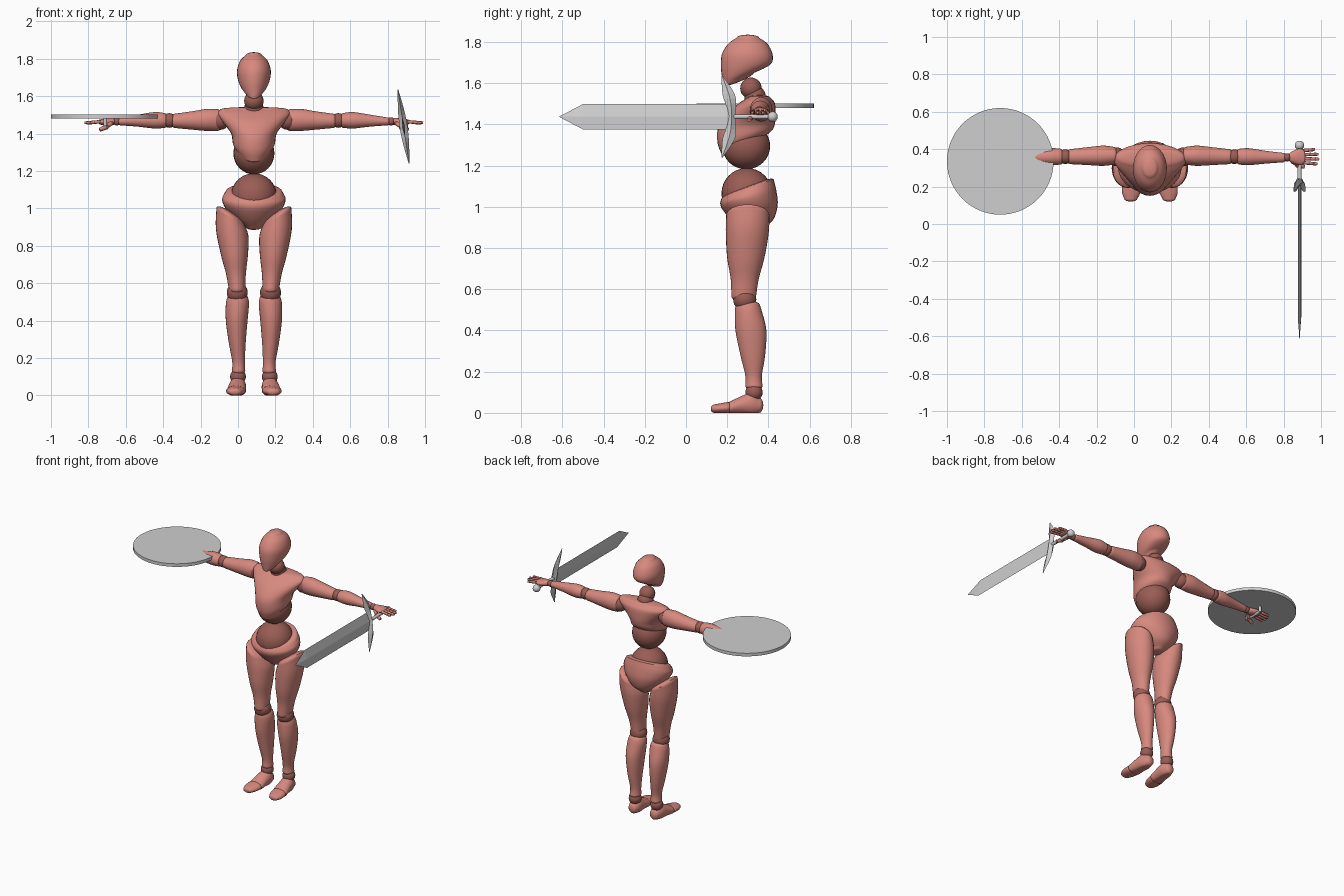
import bpy, bmesh, math
from mathutils import Matrix, Vector

default_cube = bpy.data.objects.get("Cube")
if default_cube:
    bpy.data.objects.remove(default_cube, do_unlink=True)

CENTRE = 0.085          # x position of the figure's midline


def material(name, red, green, blue):
    mat = bpy.data.materials.new(name)
    mat.use_nodes = True
    mat.diffuse_color = (red, green, blue, 1)
    mat.node_tree.nodes["Principled BSDF"].inputs["Base Color"].default_value = mat.diffuse_color
    return mat


SKIN = material("coral_shell", .68, .25, .21)
JOINT = material("dark_coral_joint", .32, .11, .09)
METAL = material("light_grey_metal", .62, .62, .62)


def finish(name, bm, mat, smooth=True):
    """Turn a bmesh into a shaded object."""
    bmesh.ops.recalc_face_normals(bm, faces=bm.faces)
    mesh = bpy.data.meshes.new(name)
    bm.to_mesh(mesh)
    bm.free()
    mesh.materials.append(mat)
    obj = bpy.data.objects.new(name, mesh)
    bpy.context.collection.objects.link(obj)
    if smooth:
        bpy.ops.object.select_all(action="DESELECT")
        obj.select_set(True)
        bpy.context.view_layer.objects.active = obj
        bpy.ops.object.shade_smooth_by_angle(angle=math.radians(50))
    return obj


def spline(rows, steps):
    """Smooth interpolation through section tuples."""
    result = []
    for i in range(len(rows) - 1):
        before, start = rows[max(i - 1, 0)], rows[i]
        end, after = rows[i + 1], rows[min(i + 2, len(rows) - 1)]
        for k in range(steps):
            t = k / steps
            result.append([b + t / 2 * (c - a + t * (2 * a - 5 * b + 4 * c - d + t * (3 * (b - c) + d - a)))
                           for a, b, c, d in zip(before, start, end, after)])
    return result + [list(rows[-1])]


def loft(name, sections, mat=SKIN, axis="z", side=1, origin=CENTRE,
         sides=28, steps=5, dome=0.02, smooth=True, floor=False):
    """Skin elliptical sections (position, centre a, centre b, radius a, radius b,
    tilt along b, tilt along a) and round off both ends."""
    rows = [tuple(s) + (0,) * (7 - len(s)) for s in sections]
    rings = spline(rows, steps)
    if dome:
        direction = math.copysign(1, rows[-1][0] - rows[0][0])
        caps = []
        for row, sign in ((rows[0], -direction), (rows[-1], direction)):
            cap = []
            for angle in (0.4, 0.8, 1.15, 1.45):
                shrink = math.cos(angle)
                cap.append([row[0] + sign * dome * math.sin(angle), row[1], row[2]]
                           + [value * shrink for value in row[3:]])
            caps.append(cap)
        rings = caps[0][::-1] + rings + caps[1]
    bm = bmesh.new()
    loops = []
    for t, a, b, ra, rb, tilt_b, tilt_a in rings:
        loop = []
        for i in range(sides):
            angle = math.tau * i / sides
            c, s = math.cos(angle), math.sin(angle)
            along, u, v = t + tilt_b * s + tilt_a * c, a + ra * c, b + rb * s
            x, y, z = {"x": (along, u, v), "y": (u, along, v), "z": (u, v, along)}[axis]
            loop.append(bm.verts.new((origin + side * x, y, max(z, 0) if floor else z)))
        loops.append(loop)
    for low, high in zip(loops, loops[1:]):
        for i in range(sides):
            j = (i + 1) % sides
            bm.faces.new((low[i], low[j], high[j], high[i]))
    bm.faces.new(loops[0])
    bm.faces.new(loops[-1])
    return finish(name, bm, mat, smooth)


def ball(name, x, y, z, radius, mat=JOINT, squash=(1, 1, 1)):
    bm = bmesh.new()
    bmesh.ops.create_uvsphere(bm, u_segments=28, v_segments=16, radius=radius)
    bm.transform(Matrix.Translation((x, y, z)) @ Matrix.Diagonal((*squash, 1)))
    return finish(name, bm, mat)


def rod(name, start, end, r1, r2, mat=SKIN):
    """Tapered cylinder between two points."""
    start, end = Vector(start), Vector(end)
    span = end - start
    bm = bmesh.new()
    bmesh.ops.create_cone(bm, cap_ends=True, segments=12, radius1=r1, radius2=r2, depth=span.length)
    bm.transform(Matrix.Translation((start + end) / 2) @ span.to_track_quat("Z", "Y").to_matrix().to_4x4())
    return finish(name, bm, mat)


# Head and neck
loft("head", [(1.62, 0, .255, .045, .075, .03), (1.65, 0, .28, .07, .105, .025), (1.69, 0, .293, .086, .124, .01),
              (1.74, 0, .297, .09, .123), (1.79, 0, .3, .073, .096), (1.82, 0, .3, .043, .055)], dome=.015)
ball("neck_ball", CENTRE, .315, 1.575, .052)
ball("neck_base", CENTRE, .335, 1.535, .052)

# Torso
loft("chest", [(1.29, 0, .27, .075, .095, .04), (1.34, 0, .285, .11, .132, .03), (1.4, 0, .295, .122, .138, .01),
               (1.46, 0, .32, .165, .115), (1.505, 0, .345, .195, .085), (1.53, 0, .355, .18, .055)], dome=.012)
ball("abdomen", CENTRE, .292, 1.295, .113, squash=(.97, 1.03, 1))
ball("waist", CENTRE, .295, 1.065, .123)
loft("pelvis", [(.9, 0, .32, .045, .06), (.94, 0, .32, .1, .105), (1, 0, .31, .152, .135, .01),
                (1.05, 0, .302, .17, .136, .03), (1.09, 0, .3, .15, .125, .045)], dome=.015)

for side, word in ((1, "left"), (-1, "right")):
    def at(offset):
        return CENTRE + side * offset

    # Legs
    loft(word + "_thigh", [(.565, .09, .28, .044, .06), (.65, .096, .285, .053, .068), (.75, .104, .29, .072, .09),
                           (.87, .116, .297, .087, .104, 0, .02), (.96, .125, .3, .075, .105, 0, .045)],
         side=side, dome=.025)
    ball(word + "_knee", at(.089), .285, .55, .056)
    loft(word + "_shin", [(.13, .082, .33, .036, .042), (.18, .082, .328, .034, .04), (.28, .089, .324, .045, .06),
                          (.4, .092, .315, .058, .075), (.49, .088, .303, .062, .066), (.525, .087, .3, .055, .058)],
         side=side)
    ball(word + "_ankle", at(.085), .33, .1, .042)
    loft(word + "_foot", [(.355, .084, .037, .033, .037), (.32, .086, .045, .044, .055),
                          (.27, .09, .038, .048, .044), (.22, .094, .026, .052, .032)],
         axis="y", side=side, floor=True)
    loft(word + "_toes", [(.205, .096, .025, .052, .028), (.165, .1, .022, .048, .024), (.135, .102, .02, .035, .02)],
         axis="y", side=side, floor=True, dome=.015)

    # Arms
    ball(word + "_shoulder", at(.18), .36, 1.47, .05)
    loft(word + "_upper_arm", [(.19, .365, 1.472, .047, .058), (.25, .365, 1.473, .054, .059),
                               (.33, .363, 1.47, .048, .049), (.425, .36, 1.468, .04, .038)], axis="x", side=side)
    ball(word + "_elbow", at(.452), .36, 1.47, .039)
    loft(word + "_forearm", [(.475, .36, 1.47, .042, .039), (.53, .36, 1.471, .045, .044),
                             (.62, .357, 1.469, .034, .032), (.715, .355, 1.465, .025, .021)],
         axis="x", side=side, dome=.012)
    ball(word + "_wrist", at(.733), .356, 1.465, .022)

    # Hands
    loft(word + "_palm", [(.752, .357, 1.464, .026, .019), (.79, .36, 1.462, .042, .019),
                          (.822, .36, 1.462, .041, .014)], axis="x", side=side, dome=.01)
    for i, reach in enumerate((.07, .08, .076, .058)):
        y = .327 + i * .022
        points = [(at(.825 + reach * f), y + (i - 1.5) * .004 * f, 1.463 - .006 * f) for f in (0, .4, .75, 1)]
        for k, (start, end) in enumerate(zip(points, points[1:])):
            ball(f"{word}_finger_{i}_knuckle_{k}", *start, .0095)
            rod(f"{word}_finger_{i}_bone_{k}", start, end, .0095, .0085 - k * .001)
    thumb = [(at(.765), .335, 1.455), (at(.79), .315, 1.435), (at(.825), .305, 1.42)]
    for k, (start, end) in enumerate(zip(thumb, thumb[1:])):
        ball(f"{word}_thumb_knuckle_{k}", *start, .014)
        rod(f"{word}_thumb_bone_{k}", start, end, .014, .01)

# Shield with its grip
bm = bmesh.new()
bmesh.ops.create_cone(bm, cap_ends=True, segments=64, radius1=.285, radius2=.285, depth=.022)
bm.transform(Matrix.Translation((-.715, .335, 1.491)))
finish("shield", bm, METAL)
rod("shield_grip", (-.71, .29, 1.445), (-.71, .42, 1.445), .01, .01, METAL)
for y in (.29, .42):
    rod("shield_grip_post", (-.71, y, 1.44), (-.71, y, 1.485), .01, .01, METAL)

# Sword, built upright around its own axis and then tilted
sword = [
    loft("sword_blade", [(-.615, 0, 0, .001, .001), (-.5, 0, 0, .008, .062), (.22, 0, 0, .008, .062)],
         METAL, "y", origin=0, sides=4, steps=1, dome=0, smooth=False),
    loft("sword_guard", [(-.2, 0, .175, .002, .003), (-.11, 0, .207, .014, .03), (-.04, 0, .22, .02, .022),
                         (.04, 0, .22, .02, .022), (.11, 0, .207, .014, .03), (.2, 0, .175, .002, .003)],
         METAL, "z", origin=0, sides=4, steps=3, dome=0, smooth=False),
    rod("sword_handle", (0, .22, 0), (0, .42, 0), .011, .011, METAL),
    ball("sword_pommel", 0, .42, 0, .025, METAL),
]
for part in sword:
    part.data.transform(Matrix.Translation((.885, 0, 1.437)) @ Matrix.Rotation(-.15, 4, "Y"))
